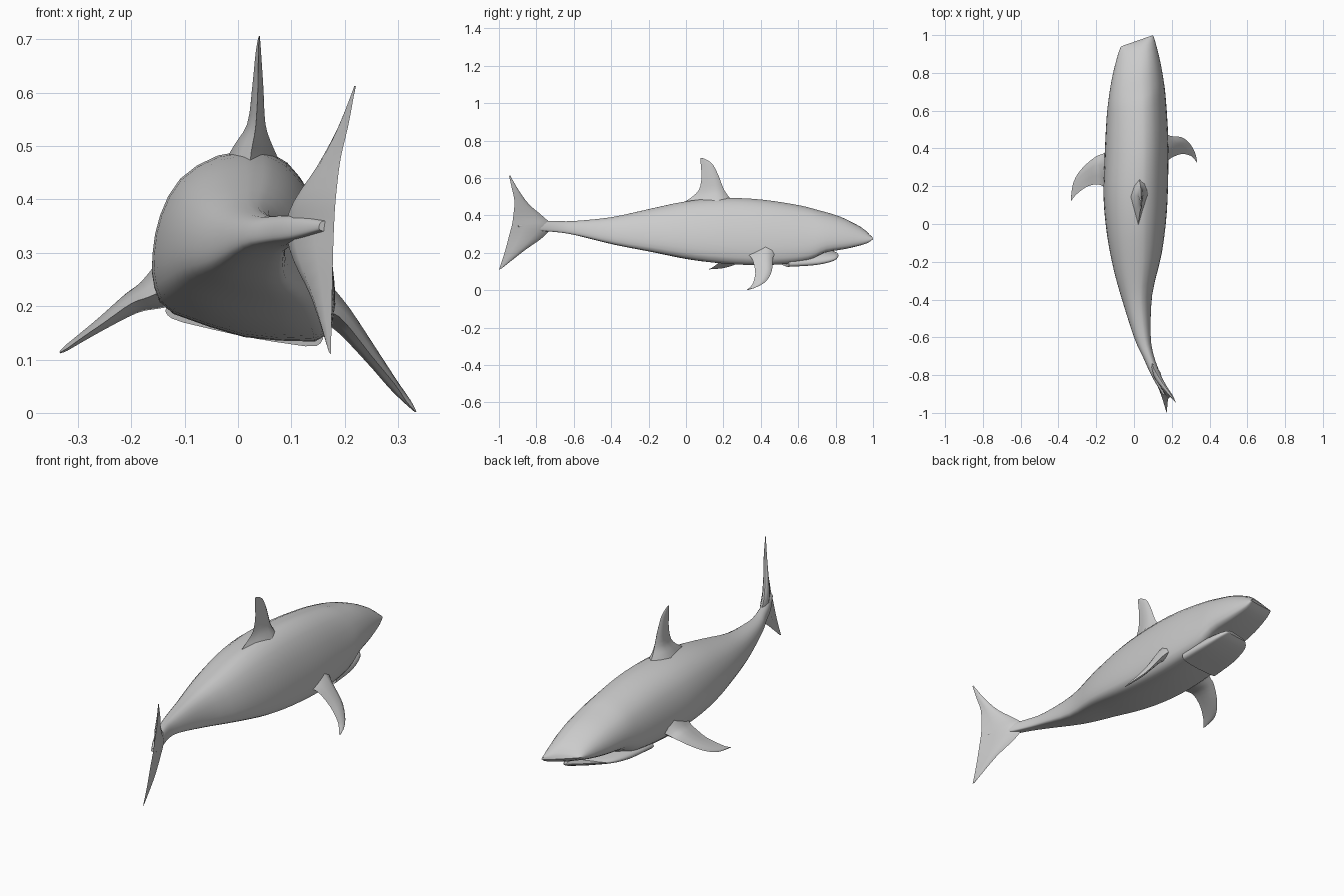
import bpy, bmesh, math
from mathutils import Vector


def spline(rows, steps):
    """Catmull-Rom resampling of a list of equal-length tuples."""
    out, n = [], len(rows)
    for i in range(n - 1):
        p0, p1, p2, p3 = (rows[max(0, min(n - 1, i + k))] for k in (-1, 0, 1, 2))
        for s in range(steps):
            t = s / steps
            out.append(tuple(0.5 * (2 * b + (c - a) * t + (2 * a - 5 * b + 4 * c - d) * t * t
                                    + (3 * b - a - 3 * c + d) * t ** 3)
                             for a, b, c, d in zip(p0, p1, p2, p3)))
    return out + [rows[-1]]


def loft(name, rings, angle=50):
    """Skin a list of closed rings and cap both ends."""
    bm = bmesh.new()
    vr = [[bm.verts.new(p) for p in r] for r in rings]
    n = len(vr[0])
    for a, b in zip(vr, vr[1:]):
        for i in range(n):
            j = (i + 1) % n
            bm.faces.new((a[i], a[j], b[j], b[i]))
    bm.faces.new(vr[0])
    bm.faces.new(vr[-1])
    bmesh.ops.recalc_face_normals(bm, faces=bm.faces)
    me = bpy.data.meshes.new(name)
    bm.to_mesh(me)
    bm.free()
    ob = bpy.data.objects.new(name, me)
    bpy.context.collection.objects.link(ob)
    bpy.ops.object.select_all(action='DESELECT')
    ob.select_set(True)
    bpy.context.view_layer.objects.active = ob
    bpy.ops.object.shade_smooth_by_angle(angle=math.radians(angle))
    return ob


# Half cross-section: domed back, full flanks, flat belly
HALF = spline([(0, 1), (.38, .95), (.72, .8), (.92, .58), (1, .36), (.98, .17), (.78, .05), (0, 0)], 2)
SECTION = HALF + [(-u, v) for u, v in HALF[-2:0:-1]]
YAW, ROLL = 0.35, 0.2   # swimming pose: turned and banked sections


def body_ring(y, xl, xr, zt, zb):
    cx, hw = (xl + xr) / 2, (xr - xl) / 2
    ring = []
    for u, v in SECTION:
        x = cx + u * hw + 0.2 * hw * max(v, 0) ** 4 * (1 - abs(u))
        ring.append((x, y + YAW * u * hw, zb + v * (zt - zb) - ROLL * u * hw * (1 - 0.5 * v)))
    return ring


def fin(name, stations, normal, steps=3):
    """Stations: leading edge xyz, trailing edge xyz, thickness."""
    nrm = Vector(normal).normalized()
    rings = []
    for s in spline(stations, steps):
        a, b, t = Vector(s[:3]), Vector(s[3:6]), s[6] / 2
        prof = [(0, 0), (.12, .6), (.35, 1), (.7, .5), (1, 0), (.7, -.5), (.35, -1), (.12, -.6)]
        rings.append([a.lerp(b, f) + nrm * (h * t) for f, h in prof])
    return loft(name, rings, 60)


# Body with upper jaw: y, left x, right x, top z, bottom z
body = [
    (.97, -.068, .10, .298, .285),
    (.93, -.085, .112, .34, .258),
    (.82, -.115, .137, .395, .232),
    (.70, -.135, .157, .43, .212),
    (.60, -.145, .168, .455, .165),
    (.40, -.155, .18, .485, .143),
    (.20, -.16, .18, .493, .148),
    (.00, -.142, .172, .475, .17),
    (-.20, -.106, .146, .433, .21),
    (-.40, -.055, .096, .39, .248),
    (-.60, .006, .088, .37, .297),
    (-.70, .05, .103, .37, .312),
    (-.80, .095, .138, .37, .32),
    (-.90, .152, .172, .36, .34),
]
loft("body", [body_ring(*r) for r in spline(body, 3)])

# Lower jaw
jaw = [
    (.79, -.055, .09, .208, .192),
    (.755, -.095, .122, .215, .172),
    (.65, -.122, .148, .222, .151),
    (.50, -.135, .158, .225, .143),
]
loft("lower_jaw", [body_ring(*r) for r in spline(jaw, 3)])

# Dorsal fin
fin("dorsal_fin", [
    (.03, .27, .45, .02, -.06, .44, .13),
    (.03, .225, .505, .025, .02, .49, .075),
    (.035, .20, .545, .033, .068, .535, .035),
    (.037, .175, .61, .037, .083, .60, .022),
    (.038, .145, .67, .038, .08, .66, .012),
    (.039, .115, .695, .039, .077, .693, .006),
    (.04, .09, .706, .04, .077, .706, .002),
], (1, .2, 0))

# Pectoral fins
fin("right_pectoral_fin", [
    (.14, .50, .215, .14, .29, .20, .09),
    (.19, .467, .18, .19, .345, .18, .05),
    (.25, .46, .107, .25, .37, .107, .03),
    (.29, .432, .052, .295, .363, .052, .02),
    (.32, .385, .02, .315, .348, .022, .012),
    (.333, .335, .002, .333, .325, .002, .003),
], (.78, 0, .62))
fin("left_pectoral_fin", [
    (-.12, .40, .25, -.12, .17, .24, .10),
    (-.165, .372, .222, -.165, .20, .218, .06),
    (-.20, .358, .205, -.20, .21, .205, .042),
    (-.255, .315, .168, -.25, .197, .17, .025),
    (-.30, .262, .137, -.295, .165, .139, .015),
    (-.325, .205, .12, -.32, .14, .121, .01),
    (-.334, .128, .113, -.334, .12, .113, .003),
], (-.54, 0, .84))

# Tail fin, upper tip to lower tip
fin("tail_fin", [
    (.219, -.94, .613, .22, -.946, .611, .003),
    (.19, -.895, .535, .207, -.93, .54, .015),
    (.15, -.84, .46, .192, -.917, .475, .024),
    (.105, -.765, .395, .183, -.923, .40, .035),
    (.09, -.72, .343, .18, -.93, .35, .04),
    (.105, -.765, .283, .178, -.945, .295, .035),
    (.14, -.86, .215, .176, -.97, .20, .022),
    (.17, -.985, .117, .174, -1.0, .11, .003),
], (1, .4, -.1))
